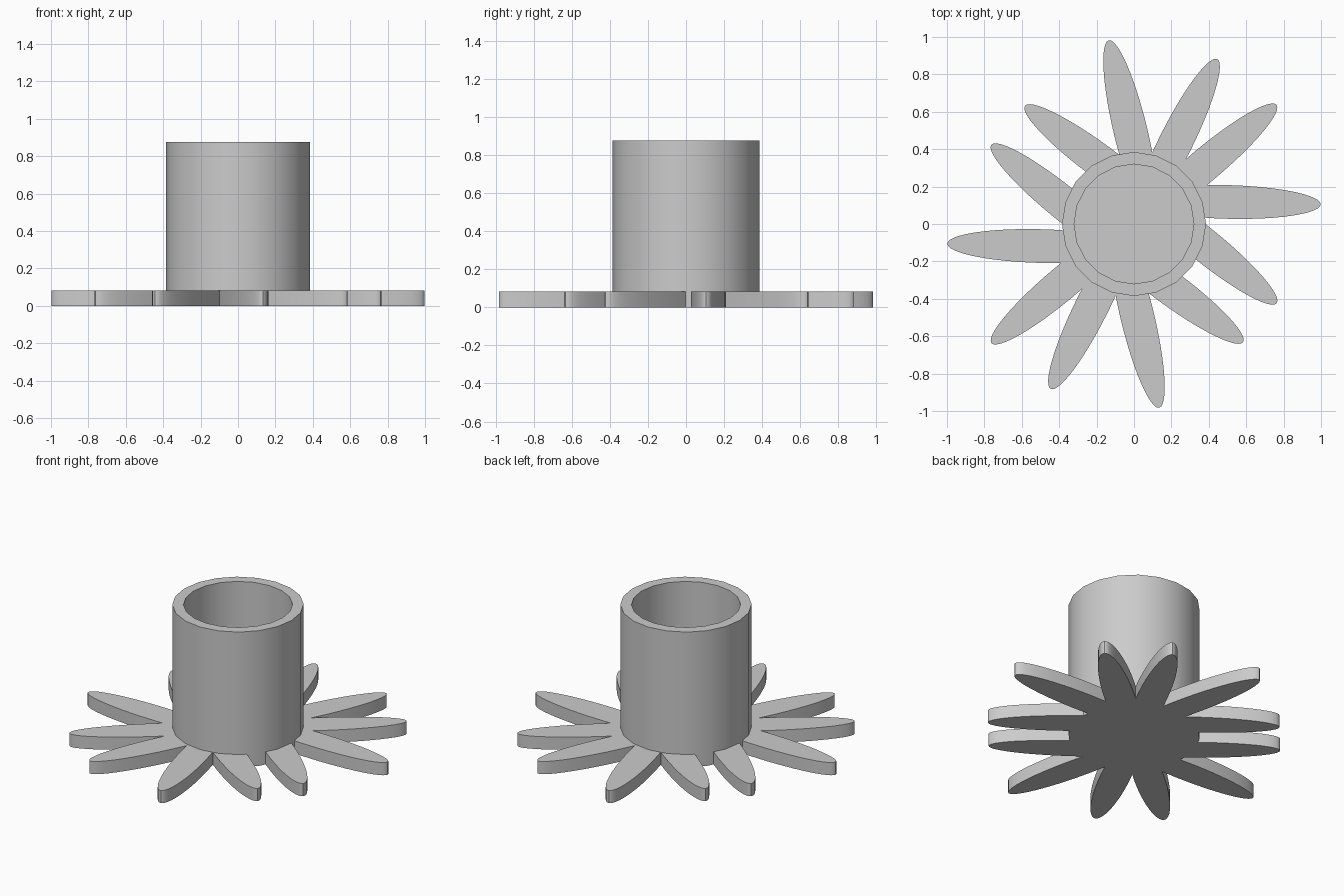
import bpy, bmesh, math
from mathutils import Matrix, Vector

cube = bpy.data.objects.get("Cube")
if cube:
    bpy.data.objects.remove(cube, do_unlink=True)

grey = bpy.data.materials.new("plain_grey")
grey.use_nodes = True
colour = (0.6, 0.6, 0.6, 1)
grey.diffuse_color = colour
grey.node_tree.nodes["Principled BSDF"].inputs["Base Color"].default_value = colour

SIDES = 20
OUTER, INNER, HEIGHT = 0.385, 0.32, 0.875
THICK = 0.082
HALF_WIDTH, HALF_LENGTH = 0.09, 0.5


def finish(name, bm):
    bmesh.ops.recalc_face_normals(bm, faces=bm.faces[:])
    mesh = bpy.data.meshes.new(name)
    bm.to_mesh(mesh)
    bm.free()
    obj = bpy.data.objects.new(name, mesh)
    bpy.context.collection.objects.link(obj)
    mesh.materials.append(grey)
    bpy.ops.object.select_all(action="DESELECT")
    obj.select_set(True)
    bpy.context.view_layer.objects.active = obj
    bpy.ops.object.shade_smooth_by_angle(angle=math.radians(30))
    return obj


# Open cup: bottom, outer wall, rim, inner wall and floor
bm = bmesh.new()
rings = []
for radius, z in ((OUTER, 0), (OUTER, HEIGHT), (INNER, HEIGHT), (INNER, THICK)):
    rings.append([bm.verts.new((radius * math.cos(i * math.tau / SIDES),
                                radius * math.sin(i * math.tau / SIDES), z))
                  for i in range(SIDES)])
for low, high in zip(rings, rings[1:]):
    for i in range(SIDES):
        j = (i + 1) % SIDES
        bm.faces.new((low[i], low[j], high[j], high[i]))
bm.faces.new(rings[0])
bm.faces.new(rings[-1])
finish("cup", bm)

# Flat oval petals: tip position and axis angle, each with an opposite twin
petals = [
    (0.998, 0.105, -1.5),
    (0.762, 0.637, 40),
    (0.445, 0.882, 63.5),
    (-0.135, 0.982, 103.5),
    (-0.583, 0.632, 143.5),
    (-0.763, 0.424, 141),
]
for number, (x, y, degrees) in enumerate(petals, 1):
    angle = math.radians(degrees)
    axis = Vector((math.cos(angle), math.sin(angle), 0))
    centre = Vector((x, y, THICK / 2)) - axis * HALF_LENGTH
    for side, turn in (("a", 0), ("b", math.pi)):
        bm = bmesh.new()
        bmesh.ops.create_cone(bm, cap_ends=True, segments=48, radius1=1,
                              radius2=1, depth=THICK)
        bm.transform(Matrix.Rotation(turn, 4, "Z")
                     @ Matrix.Translation(centre)
                     @ Matrix.Rotation(angle, 4, "Z")
                     @ Matrix.Diagonal((HALF_LENGTH, HALF_WIDTH, 1, 1)))
        finish(f"petal_{number}_{side}", bm)
